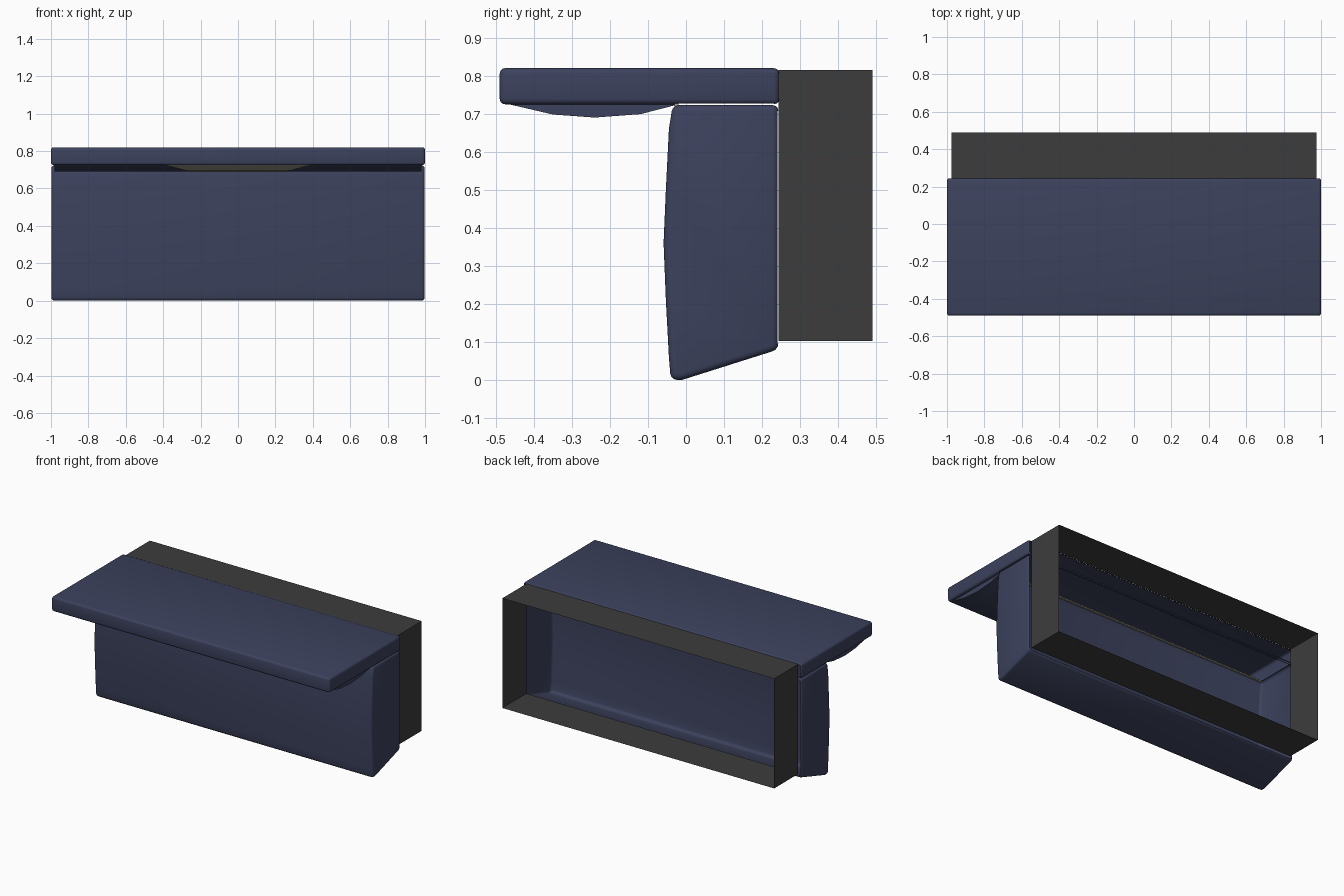
import bpy, bmesh, math

if "Cube" in bpy.data.objects:
    bpy.data.objects.remove(bpy.data.objects["Cube"])


def material(name, rgb):
    m = bpy.data.materials.new(name)
    m.diffuse_color = (*rgb, 1)
    m.use_nodes = True
    m.node_tree.nodes["Principled BSDF"].inputs["Base Color"].default_value = m.diffuse_color
    return m


navy = material("navy_fabric", (0.046, 0.054, 0.110))
grey = material("dark_grey", (0.046, 0.046, 0.046))
beige = material("beige_lining", (0.36, 0.34, 0.27))


def finish(bm, name, mat, smooth=False):
    me = bpy.data.meshes.new(name)
    bm.to_mesh(me)
    bm.free()
    ob = bpy.data.objects.new(name, me)
    bpy.context.collection.objects.link(ob)
    me.materials.append(mat)
    if smooth:
        bpy.ops.object.select_all(action='DESELECT')
        bpy.context.view_layer.objects.active = ob
        ob.select_set(True)
        bpy.ops.object.shade_smooth_by_angle(angle=math.radians(40))
    return ob


def prism(profile, half, bevel=0.0):
    """Extrude a (y, z) profile along x and round its sharp edges."""
    bm = bmesh.new()
    a = [bm.verts.new((-half, y, z)) for y, z in profile]
    b = [bm.verts.new((half, y, z)) for y, z in profile]
    n = len(profile)
    bm.faces.new(a)
    bm.faces.new(b[::-1])
    for i in range(n):
        j = (i + 1) % n
        bm.faces.new((a[i], b[i], b[j], a[j]))
    bmesh.ops.recalc_face_normals(bm, faces=bm.faces)
    if bevel:
        sharp = [e for e in bm.edges if e.calc_face_angle(0) > math.radians(30)]
        bmesh.ops.bevel(bm, geom=sharp, offset=bevel, segments=3, profile=0.5,
                        affect='EDGES', clamp_overlap=True)
    bm.normal_update()
    return bm


def open_faces(bm, rule):
    bmesh.ops.delete(bm, geom=[f for f in bm.faces if rule(f)], context='FACES')


# top slab, hollow and open at the back and above the front cushion
bm = prism([(-0.49, 0.725), (-0.03, 0.725), (0.245, 0.725), (0.245, 0.82), (-0.49, 0.82)], 1.0, 0.014)
open_faces(bm, lambda f: f.normal.y > 0.95 or
           (f.normal.z < -0.95 and f.calc_center_median().y > -0.03))
finish(bm, "top_slab", navy, True)

# bulging underside of the slab
under = [(-0.475, 0.727), (-0.35, 0.698), (-0.24, 0.69), (-0.12, 0.699), (-0.03, 0.722), (-0.03, 0.727)]
bm = prism(under, 0.98)
open_faces(bm, lambda f: f.normal.z > 0.95)
finish(bm, "slab_underside", navy, True)

# upright front cushion, open at the back and top
bm = prism([(-0.04, 0.0), (-0.01, 0.0), (0.243, 0.08), (0.243, 0.723), (-0.035, 0.723),
            (-0.045, 0.66), (-0.053, 0.5), (-0.059, 0.36), (-0.053, 0.21), (-0.045, 0.06)], 0.998, 0.016)
open_faces(bm, lambda f: f.normal.y > 0.95 or f.normal.z > 0.98)
finish(bm, "front_cushion", navy, True)

# open grey frame behind
bm = bmesh.new()
ring = [(-0.977, 0.102), (0.977, 0.102), (0.977, 0.815), (-0.977, 0.815)]
f = [bm.verts.new((x, 0.243, z)) for x, z in ring]
b = [bm.verts.new((x, 0.49, z)) for x, z in ring]
for i in range(4):
    j = (i + 1) % 4
    bm.faces.new((f[i], f[j], b[j], b[i]))
bmesh.ops.recalc_face_normals(bm, faces=bm.faces)
finish(bm, "back_frame", grey)

# beige panel showing on the front of the slab underside
bm = bmesh.new()
rows = [(0.39, -0.475, 0.725), (0.28, -0.35, 0.696), (0.26, -0.24, 0.688)]
vs = [[bm.verts.new((s * x, y, z)) for s in (-1, 1)] for x, y, z in rows]
for p, q in zip(vs, vs[1:]):
    bm.faces.new((p[0], q[0], q[1], p[1]))
finish(bm, "underside_panel", beige)

# beige seam edge between slab and cushion
finish(prism([(-0.03, 0.718), (-0.02, 0.718), (-0.02, 0.727), (-0.03, 0.727)], 0.985), "seam_strip", beige)
